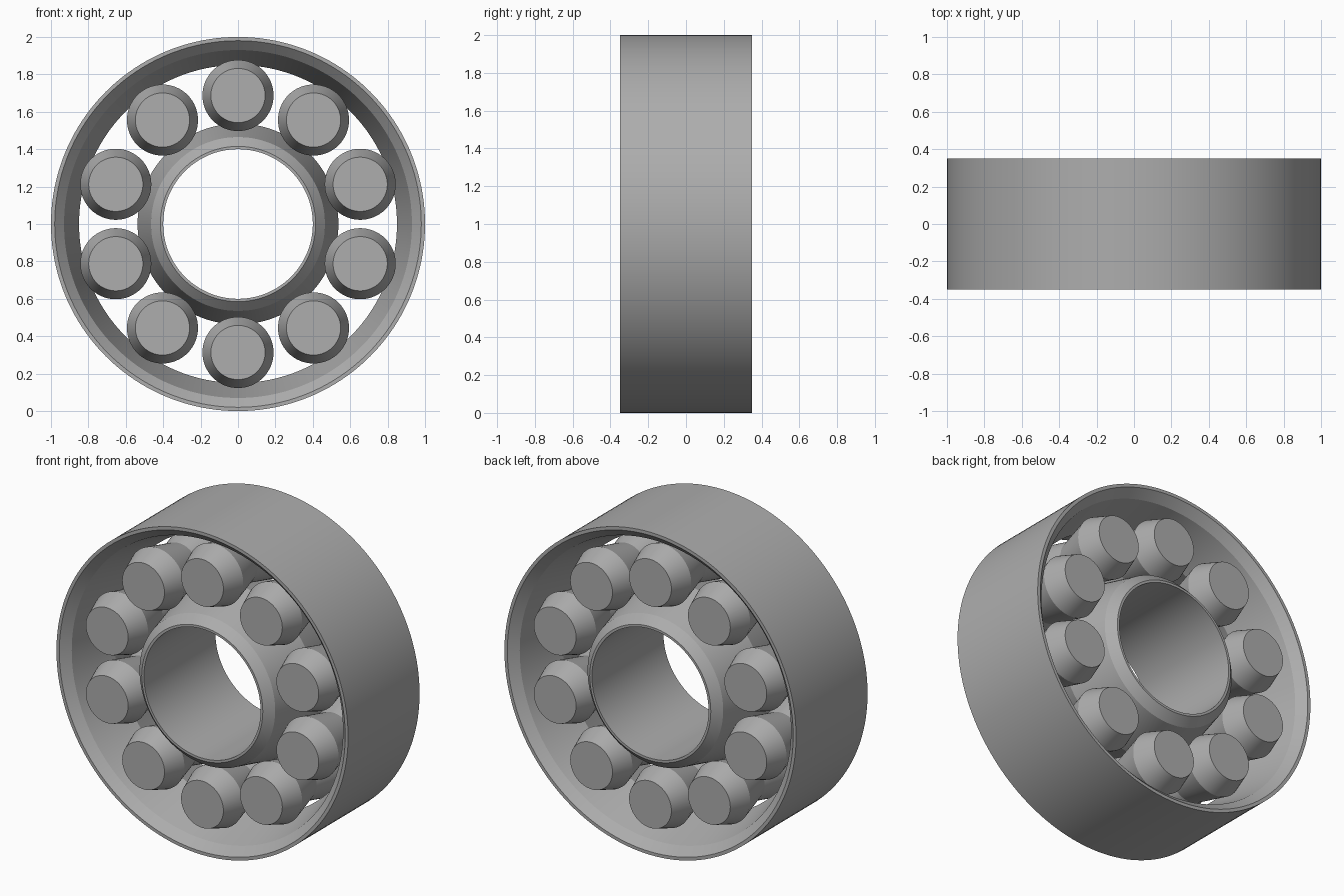
import bpy, bmesh
from math import radians, sin, cos, pi
from mathutils import Matrix, Vector

cube = bpy.data.objects.get("Cube")
if cube:
    bpy.data.objects.remove(cube, do_unlink=True)

steel = bpy.data.materials.new("grey_steel")
steel.use_nodes = True
GREY = (0.42, 0.42, 0.42, 1)
steel.diffuse_color = GREY
steel.node_tree.nodes["Principled BSDF"].inputs["Base Color"].default_value = GREY

HALF = 0.35      # half of the width
ROLLERS = 10
PITCH = 0.687    # distance of the rollers from the axis


def lathe(name, profile, steps, x=0, z=1, closed=True):
    """Spin a (radius, y) profile around the y axis."""
    bm = bmesh.new()
    verts = [bm.verts.new((r, y, 0)) for r, y in profile]
    pairs = list(zip(verts, verts[1:]))
    if closed:
        pairs.append((verts[-1], verts[0]))
    edges = [bm.edges.new(p) for p in pairs]
    bmesh.ops.spin(bm, geom=verts + edges, cent=(0, 0, 0), axis=(0, 1, 0),
                   angle=2 * pi, steps=steps, use_merge=True)
    bmesh.ops.remove_doubles(bm, verts=bm.verts, dist=0.0001)
    if not closed:
        bmesh.ops.holes_fill(bm, edges=[e for e in bm.edges if e.is_boundary], sides=0)
    bmesh.ops.recalc_face_normals(bm, faces=bm.faces)
    mesh = bpy.data.meshes.new(name)
    bm.to_mesh(mesh)
    bm.free()
    mesh.materials.append(steel)
    ob = bpy.data.objects.new(name, mesh)
    ob.location = (x, 0, z)
    bpy.context.collection.objects.link(ob)
    bpy.ops.object.select_all(action='DESELECT')
    ob.select_set(True)
    bpy.context.view_layer.objects.active = ob
    bpy.ops.object.shade_smooth_by_angle(angle=radians(12))
    return ob


def mirrored(half):
    """Extend a front half profile, ending on y = 0, to the back."""
    return half + [(r, -y) for r, y in reversed(half[:-1])]


# Outer ring with a V-shaped raceway
lathe("outer_ring", mirrored([(1.0, -HALF), (0.98, -HALF), (0.93, -0.30), (0.85, 0)]), 160)

# Inner ring with a matching ridge
lathe("inner_ring", mirrored([(0.40, -HALF), (0.415, -HALF), (0.465, -0.30), (0.537, 0)]), 128)

# Waisted rollers
roller = mirrored([(0.145, -HALF), (0.19, -0.22), (0.135, 0)])
for i in range(ROLLERS):
    a = pi / 2 + i * 2 * pi / ROLLERS
    lathe(f"roller_{i + 1}", roller, 64, PITCH * cos(a), 1 + PITCH * sin(a), closed=False)
